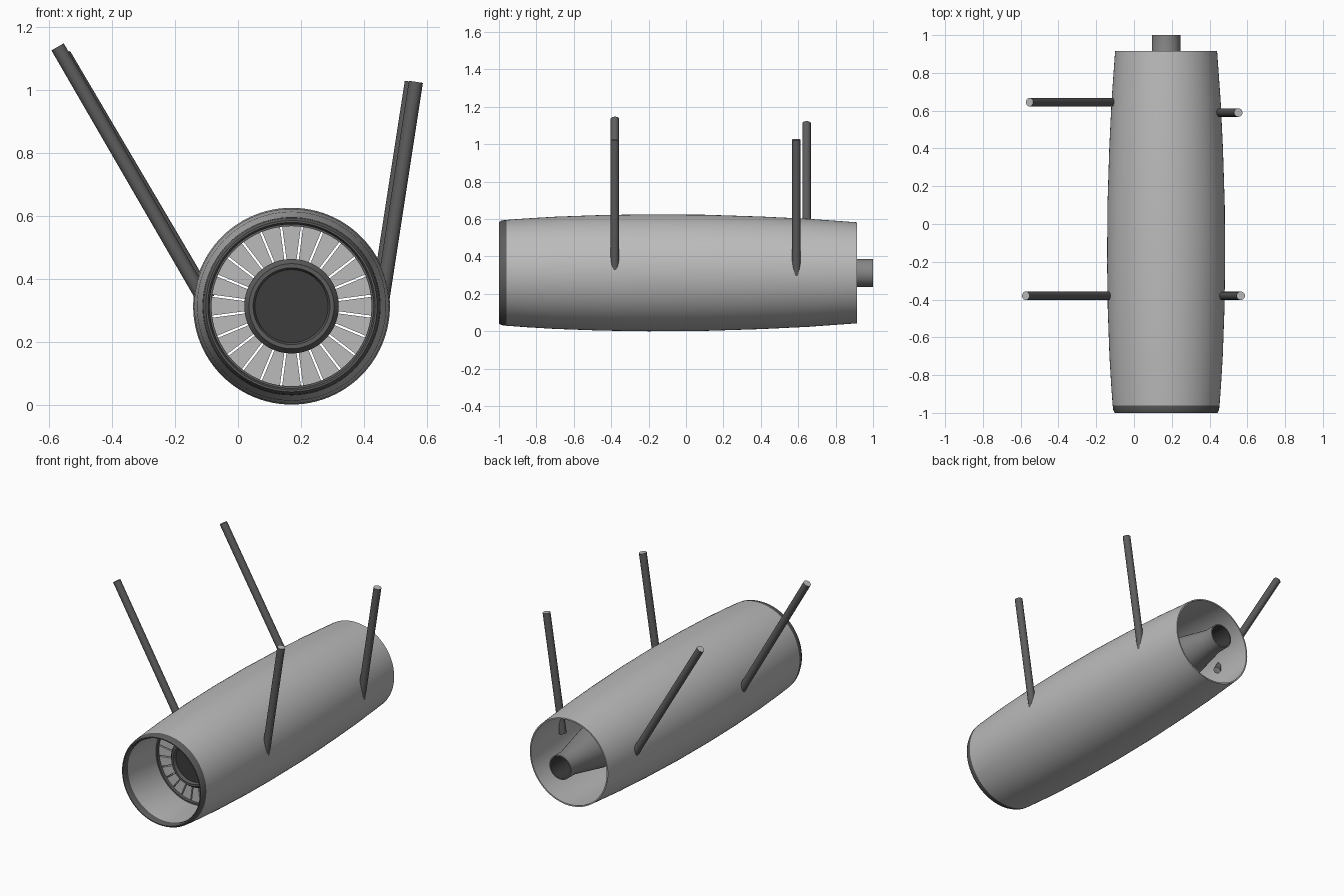
import bpy, bmesh
from math import sin, cos, pi, radians
from mathutils import Vector

if "Cube" in bpy.data.objects:
    bpy.data.objects.remove(bpy.data.objects["Cube"])

CX, CZ = 0.17, 0.3125   # axis of the duct


def material(name, value):
    m = bpy.data.materials.new(name)
    m.use_nodes = True
    color = (value, value, value, 1)
    m.diffuse_color = color
    m.node_tree.nodes["Principled BSDF"].inputs["Base Color"].default_value = color
    return m


LIGHT = material("light grey", 0.5)
MID = material("mid grey", 0.24)
DARK = material("dark grey", 0.11)
BLACK = material("charcoal", 0.045)


def finish(name, bm, mats, smooth=True):
    mesh = bpy.data.meshes.new(name)
    bm.to_mesh(mesh)
    bm.free()
    for m in mats:
        mesh.materials.append(m)
    obj = bpy.data.objects.new(name, mesh)
    bpy.context.collection.objects.link(obj)
    if smooth:
        bpy.ops.object.select_all(action="DESELECT")
        obj.select_set(True)
        bpy.context.view_layer.objects.active = obj
        bpy.ops.object.shade_smooth_by_angle(angle=radians(30))
    return obj


def revolve(name, profile, mats, rule=None, closed=False, sides=96):
    """Spin (y, radius) points around the duct axis; rule picks a material by centre."""
    bm = bmesh.new()
    rings = []
    for y, r in profile:
        if r == 0:
            rings.append([bm.verts.new((CX, y, CZ))] * sides)
        else:
            rings.append([bm.verts.new((CX + r * cos(2 * pi * i / sides), y,
                                        CZ + r * sin(2 * pi * i / sides)))
                          for i in range(sides)])
    pairs = list(zip(rings, rings[1:]))
    if closed:
        pairs.append((rings[-1], rings[0]))
    for step, (a, b) in enumerate(pairs):
        for i in range(sides):
            j = (i + 1) % sides
            corners = list(dict.fromkeys((a[i], a[j], b[j], b[i])))
            face = bm.faces.new(corners)
            if rule:
                face.material_index = rule(step)
    bmesh.ops.recalc_face_normals(bm, faces=bm.faces)
    return finish(name, bm, mats)


# Barrel-shaped outer shell with a thin wall
outer = [(-0.96, 0.283), (-0.85, 0.291), (-0.7, 0.300), (-0.45, 0.309),
         (-0.2, 0.3125), (0.1, 0.3105), (0.4, 0.301), (0.65, 0.289), (0.915, 0.270)]
inner = [(y, r - 0.008) for y, r in reversed(outer) if y > -0.6]
front_wall = [(-0.6, 0.275), (-0.66, 0.262), (-0.96, 0.262)]
revolve("outer_shell", outer + inner + front_wall, [LIGHT], closed=True)

# Rounded intake lip
lip = [(-0.96, 0.283), (-0.985, 0.280), (-1.0, 0.272), (-1.0, 0.266),
       (-0.985, 0.260), (-0.96, 0.260)]
revolve("intake_lip", lip, [DARK], closed=True)

# Ring that holds the vanes
revolve("vane_ring", [(-0.68, 0.263), (-0.68, 0.254), (-0.6, 0.254), (-0.6, 0.270)],
        [DARK], closed=True)

# Central body: recessed nose, hub, taper and open tail pipe
body = [(-0.69, 0), (-0.69, 0.116), (-0.71, 0.122), (-0.71, 0.135), (-0.69, 0.150),
        (0.45, 0.150), (0.66, 0.128), (0.915, 0.075), (1.0, 0.075),
        (1.0, 0.068), (0.7, 0.068), (0.7, 0)]
revolve("hub_and_tail_pipe", body, [MID, DARK, BLACK],
        lambda s: 2 if s == 0 or s > 8 else 1 if s < 4 else 0)

# Ring of stator vanes with narrow gaps
VANES = 24
bm = bmesh.new()
for k in range(VANES):
    mid = 2 * pi * k / VANES
    outline = []
    for r, turns in ((0.147, (-1, 0, 1)), (0.256, (1, 0, -1))):
        half = pi / VANES - 0.0035 / r
        outline += [(r, mid + half * t) for t in turns]
    verts = [bm.verts.new((CX + r * cos(a), -0.66, CZ + r * sin(a))) for r, a in outline]
    face = bm.faces.new(verts)
    grown = bmesh.ops.extrude_face_region(bm, geom=[face])["geom"]
    bmesh.ops.translate(bm, vec=(0, 0.04, 0),
                        verts=[g for g in grown if isinstance(g, bmesh.types.BMVert)])
bmesh.ops.recalc_face_normals(bm, faces=bm.faces)
finish("stator_vanes", bm, [LIGHT], smooth=False)


# Mounting struts: dark rods with light end faces
def strut(name, foot, top, y, radius=0.0225):
    a, b = Vector((foot[0], y, foot[1])), Vector((top[0], y, top[1]))
    bm = bmesh.new()
    bmesh.ops.create_cone(bm, cap_ends=True, segments=32, radius1=radius,
                          radius2=radius, depth=(b - a).length)
    for face in bm.faces:
        face.material_index = 1 if len(face.verts) > 4 else 0
    obj = finish(name, bm, [DARK, LIGHT])
    obj.location = (a + b) / 2
    obj.rotation_mode = "QUATERNION"
    obj.rotation_quaternion = (b - a).to_track_quat("Z", "Y")


strut("front_right_strut", (-0.115, 0.345), (-0.573, 1.136), -0.38)
strut("rear_right_strut", (-0.095, 0.335), (-0.553, 1.112), 0.645)
strut("front_left_strut", (0.458, 0.33), (0.565, 1.025), -0.38)
strut("rear_left_strut", (0.44, 0.30), (0.552, 1.025), 0.59)
